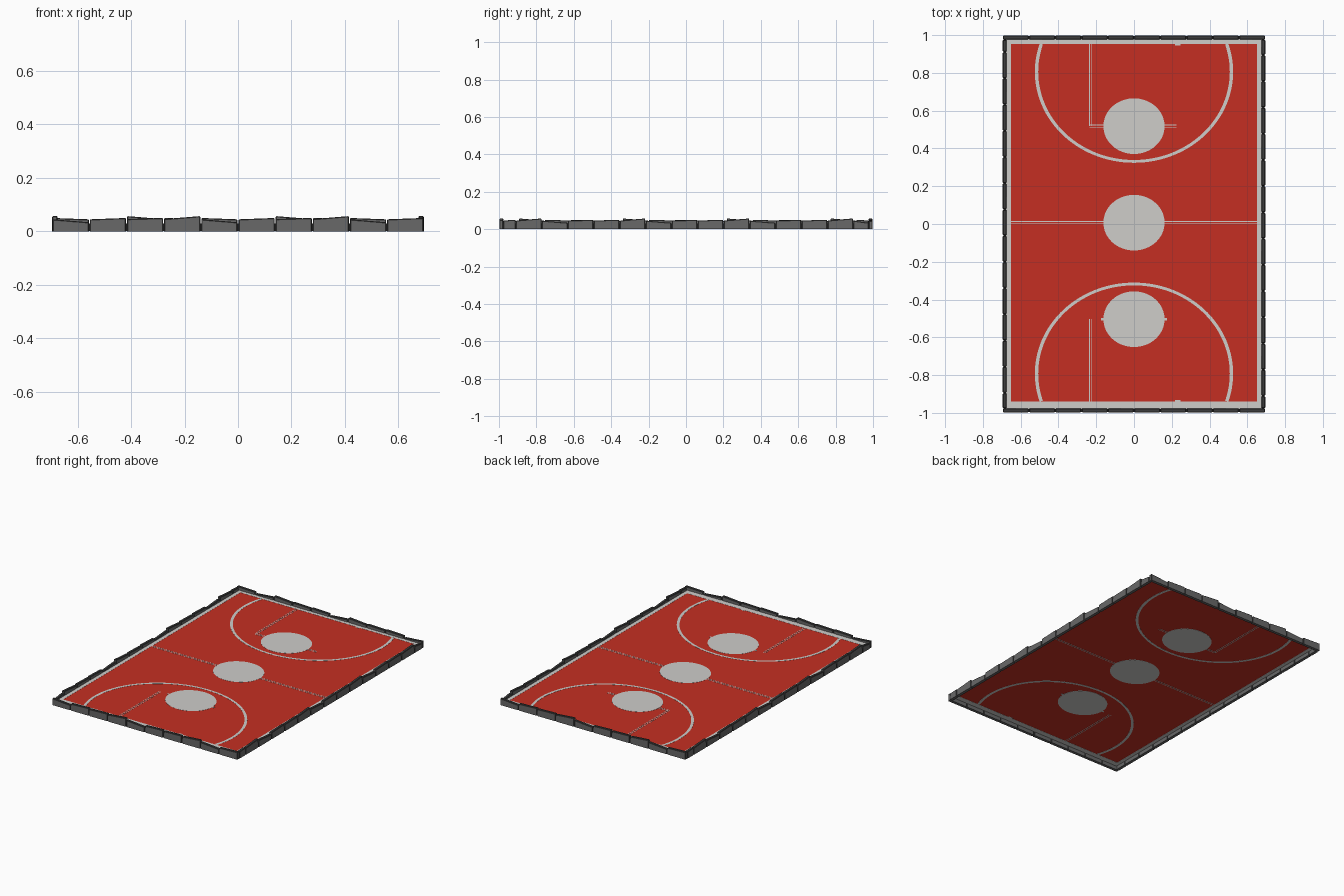
import bpy, bmesh, math
from mathutils import Matrix, Vector

if "Cube" in bpy.data.objects:
    bpy.data.objects.remove(bpy.data.objects["Cube"])


def mat(name, c):
    m = bpy.data.materials.new(name)
    m.diffuse_color = (*c, 1)
    m.use_nodes = True
    m.node_tree.nodes["Principled BSDF"].inputs["Base Color"].default_value = m.diffuse_color
    return m


RED = mat("court red", (0.56, 0.028, 0.016))
WHITE = mat("line white", (0.62, 0.61, 0.59))
GREY = mat("stone grey", (0.14, 0.14, 0.14))
DARK = mat("dark joint", (0.045, 0.045, 0.045))

W, L, T = 0.695, 0.997, 0.02      # half width, half length, kerb thickness
Z, H = 0.026, 0.001               # floor height, half thickness of painted plates
OY = 0.007                        # painted court is slightly off centre


def finish(name, bm, *mats):
    me = bpy.data.meshes.new(name)
    bm.to_mesh(me)
    bm.free()
    for m in mats:
        me.materials.append(m)
    ob = bpy.data.objects.new(name, me)
    bpy.context.collection.objects.link(ob)
    return ob


def add_box(bm, x0, x1, y0, y1, z0, z1):
    m = Matrix.Translation(((x0 + x1) / 2, (y0 + y1) / 2, (z0 + z1) / 2))
    m = m @ Matrix.Diagonal((x1 - x0, y1 - y0, z1 - z0, 1))
    bmesh.ops.create_cube(bm, size=1, matrix=m)


def add_plate(bm, x0, x1, y0, y1):
    add_box(bm, x0, x1, y0, y1, Z - H, Z + H)


# red court floor
bm = bmesh.new()
add_box(bm, -0.66, 0.66, -0.955, 0.965, Z - H / 4, Z + H / 4)
finish("court_floor", bm, RED)

# white boundary strips
bm = bmesh.new()
for s in (-1, 1):
    x = sorted((s * 0.65, s * (W - T / 2)))
    y = sorted((s * 0.947 + OY, s * (L - T / 2)))
    add_plate(bm, *x, -L + T / 2, L - T / 2)
    add_plate(bm, -0.65, 0.65, *y)
finish("boundary_strips", bm, WHITE)

# filled white circles
bm = bmesh.new()
for cy in (-0.511, 0, 0.511):
    m = Matrix.Translation((0, cy + OY, Z)) @ Matrix.Diagonal((1, 0.91, 1, 1))
    bmesh.ops.create_cone(bm, cap_ends=True, segments=64, radius1=0.162, radius2=0.162,
                          depth=2 * H, matrix=m)
finish("court_circles", bm, WHITE)


# long arcs at both ends
def add_arc(bm, s, n=72):
    a0 = math.asin(0.148 / 0.48)
    rings = []
    for i in range(n + 1):
        a = a0 - (math.pi + 2 * a0) * i / n
        ring = []
        for rx, ry, z in ((0.525, 0.482, Z - H), (0.525, 0.482, Z + H),
                          (0.507, 0.467, Z + H), (0.507, 0.467, Z - H)):
            ring.append(bm.verts.new((rx * math.cos(a),
                                      s * (0.799 + ry * math.sin(a)) + OY, z)))
        rings.append(ring)
    for a, b in zip(rings, rings[1:]):
        for k in range(4):
            bm.faces.new((a[k], a[(k + 1) % 4], b[(k + 1) % 4], b[k]))


bm = bmesh.new()
for s in (-1, 1):
    add_arc(bm, s)
bmesh.ops.recalc_face_normals(bm, faces=bm.faces)
finish("long_arcs", bm, WHITE)

# thin double lines: half way line and key lines
bm = bmesh.new()
for d in (-0.006, 0.006):
    for x0, x1 in ((-0.65, -0.155), (0.155, 0.65)):
        add_plate(bm, x0, x1, OY + d - 0.002, OY + d + 0.002)
    for s in (-1, 1):
        y0, y1 = sorted((s * 0.511 + OY, s * 0.95 + OY))
        add_plate(bm, -0.23 + d - 0.002, -0.23 + d + 0.002, y0, y1)
    y = 0.511 + OY + d
    for x0, x1 in ((-0.235, -0.155), (0.155, 0.225)):
        add_plate(bm, x0, x1, y - 0.002, y + 0.002)
for s in (-1, 1):
    y = s * 0.945 + OY
    add_plate(bm, 0.217, 0.245, y - 0.006, y + 0.006)
    add_plate(bm, s * 0.165 - 0.01, s * 0.165 + 0.01, -0.51, -0.498)
finish("thin_lines", bm, WHITE)

# dark core seen in the joints between the kerb stones
bm = bmesh.new()
for s in (-1, 1):
    x = sorted((s * (W - 0.003), s * (W - T + 0.003)))
    y = sorted((s * (L - 0.003), s * (L - T + 0.003)))
    add_box(bm, *x, -L + 0.003, L - 0.003, 0.001, 0.03)
    add_box(bm, -W + 0.003, W - 0.003, *y, 0.001, 0.03)
finish("kerb_core", bm, DARK)

# kerb stones with sloping tops, height pattern repeats every four
PATTERN = ((0.045, 0.034), (0.045, 0.05), (0.046, 0.05), (0.046, 0.057))


def add_stone(bm, origin, along, inward, a, b, ha, hb):
    g = 0.002
    sub = bmesh.new()
    v = []
    for t, h in ((a + g, ha), (b - g, hb)):
        for w, z in ((0, 0), (T, 0), (T, h), (0, h)):
            p = origin + along * t + inward * w
            v.append(sub.verts.new((p.x, p.y, z)))
    for f in ((0, 1, 2, 3), (7, 6, 5, 4), (0, 4, 5, 1), (1, 5, 6, 2), (2, 6, 7, 3), (3, 7, 4, 0)):
        sub.faces.new([v[i] for i in f])
    bmesh.ops.recalc_face_normals(sub, faces=sub.faces)
    edges = [e for e in sub.edges if max(p.co.z for p in e.verts) > 0.01]
    r = bmesh.ops.bevel(sub, geom=edges, offset=0.003, segments=1, affect='EDGES')
    for f in r['faces']:
        f.material_index = 1
    for f in sub.faces:               # tops are dark, outer and inner sides grey
        if f.normal.z > 0.5:
            f.material_index = 1
    me = bpy.data.meshes.new("tmp")
    sub.to_mesh(me)
    sub.free()
    bm.from_mesh(me)
    bpy.data.meshes.remove(me)


end_cuts = [-W + 2 * W * i / 10 for i in range(11)]
side_cuts = [-L + T] + [-0.91 + 0.1388 * i for i in range(14)] + [L - T]
X, Y = Vector((1, 0, 0)), Vector((0, 1, 0))
for s, end, side in ((1, "front_kerb", "right_kerb"), (-1, "back_kerb", "left_kerb")):
    bm = bmesh.new()
    for i in range(10):
        add_stone(bm, -s * L * Y, s * X, s * Y, end_cuts[i], end_cuts[i + 1], *PATTERN[i % 4])
    finish(end, bm, GREY, DARK)
    bm = bmesh.new()
    for i in range(15):
        add_stone(bm, s * W * X, s * Y, -s * X, side_cuts[i], side_cuts[i + 1],
                  *PATTERN[(i + 10) % 4])
    finish(side, bm, GREY, DARK)
